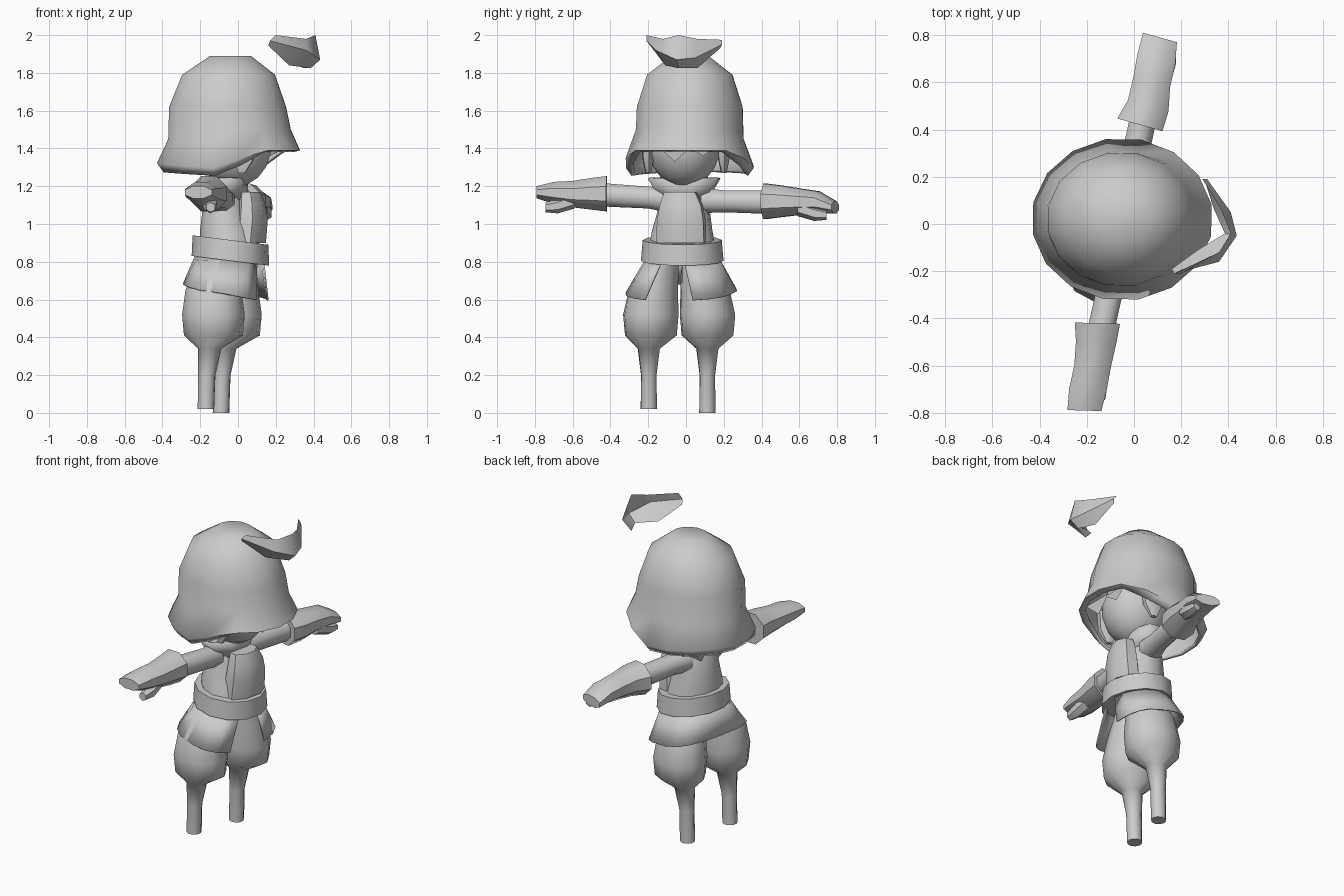
import bpy, bmesh, math
from mathutils import Vector

cube = bpy.data.objects.get("Cube")
if cube:
    bpy.data.objects.remove(cube)

clay = bpy.data.materials.new("plain_grey")
clay.use_nodes = True
GREY = (0.6, 0.6, 0.6, 1)
clay.diffuse_color = GREY
clay.node_tree.nodes["Principled BSDF"].inputs["Base Color"].default_value = GREY

YAW = math.radians(-12)  # the figure is turned slightly to its right


def finish(name, bm, angle=50, thickness=0, closed=True):
    if closed:
        bmesh.ops.recalc_face_normals(bm, faces=bm.faces)
    mesh = bpy.data.meshes.new(name)
    bm.to_mesh(mesh)
    bm.free()
    mesh.materials.append(clay)
    obj = bpy.data.objects.new(name, mesh)
    bpy.context.collection.objects.link(obj)
    if thickness:
        shell = obj.modifiers.new("thickness", "SOLIDIFY")
        shell.thickness = thickness
    bpy.ops.object.select_all(action="DESELECT")
    obj.select_set(True)
    bpy.context.view_layer.objects.active = obj
    bpy.ops.object.shade_smooth_by_angle(angle=math.radians(angle))
    return obj


def skin(bm, rows, loop=True):
    """Bridge neighbouring rows of points with quads."""
    rows = [[bm.verts.new(p) for p in row] for row in rows]
    for low, high in zip(rows, rows[1:]):
        count = len(low)
        for i in range(count if loop else count - 1):
            j = (i + 1) % count
            bm.faces.new((low[i], low[j], high[j], high[i]))
    return rows


def turned(u, v):
    c, s = math.cos(YAW), math.sin(YAW)
    return u * c - v * s, u * s + v * c


def ring(x, y, z, ra, rb, sides, axis="Z", tilt=0):
    points = []
    for i in range(sides):
        a = math.tau * (i + 0.5) / sides
        u, v = ra * math.cos(a), rb * math.sin(a)
        if axis == "Z":
            dx, dy = turned(u, v)
            points.append(Vector((x + dx, y + dy, z + tilt * dx)))
        else:
            # limb sections run along y and are a little boxy
            points.append(Vector((x + u * 1.08, y - tilt * u, z + v * 1.08)))
    return points


def loft(name, sections, sides=10, axis="Z", tilt=0, caps=(True, True), angle=50, thickness=0):
    bm = bmesh.new()
    rows = skin(bm, [ring(*s, sides, axis, tilt) for s in sections])
    for wanted, row in zip(caps, (rows[0], rows[-1])):
        if wanted:
            bm.faces.new(row)
    return finish(name, bm, angle, thickness)


# Helmet: domed shell, flared rim with a turned lip, cut higher over the face
SEG = 16


def helmet_ring(cx, rx, ry, height):
    points = []
    for i in range(SEG):
        a = math.tau * i / SEG
        z = height(abs(math.pi - a)) if callable(height) else height
        points.append((cx + rx * math.cos(a + YAW), 0.02 + ry * math.sin(a + YAW), z))
    return points


def lip_height(from_back):
    if from_back > 2.2:
        return 1.38
    return 1.31 if from_back > 1.9 else 1.255 + 0.02 * math.cos(from_back)


def rim_height(from_back):
    if from_back > 2.2:
        return 1.39
    return 1.35 if from_back > 1.9 else 1.295 + 0.03 * math.cos(from_back)


def brow_height(from_back):
    return 1.5 if from_back > 1.9 else 1.45


bm = bmesh.new()
rows = skin(bm, [
    helmet_ring(-0.05, 0.35, 0.315, lip_height),
    helmet_ring(-0.05, 0.385, 0.345, rim_height),
    helmet_ring(-0.045, 0.33, 0.29, brow_height),
    helmet_ring(-0.055, 0.315, 0.285, 1.62),
    helmet_ring(-0.05, 0.25, 0.23, 1.79),
    helmet_ring(-0.04, 0.11, 0.1, 1.89),
])
bm.faces.new(rows[-1])
finish("helmet", bm, 60, 0.02)

# Floating crest: a curved crescent shell bulging forwards
crest_low = [(0.16, -0.19, 1.945), (0.27, -0.11, 1.84), (0.385, -0.04, 1.825), (0.34, 0.06, 1.825), (0.3, 0.18, 1.93)]
crest_mid = [(0.17, -0.21, 1.97), (0.36, -0.16, 1.92), (0.435, -0.05, 1.87), (0.41, 0.05, 1.88), (0.31, 0.19, 1.95)]
crest_top = [(0.2, -0.21, 2), (0.36, -0.12, 1.98), (0.41, -0.04, 2), (0.37, 0.06, 1.98), (0.29, 0.19, 1.975)]
bm = bmesh.new()
skin(bm, [crest_low, crest_mid, crest_top], loop=False)
finish("crest", bm, 50, closed=False)

# Head
bm = bmesh.new()
bmesh.ops.create_uvsphere(bm, u_segments=14, v_segments=9, radius=1)
for v in bm.verts:
    v.co = Vector((-0.02 + 0.2 * v.co.x, -0.01 + 0.19 * v.co.y, 1.41 + 0.215 * v.co.z))
finish("head", bm, 60)

# Fringe and side locks of hair hanging under the helmet
bm = bmesh.new()
for y, half, drop in ((-0.06, 0.1, 1.33), (0.09, 0.09, 1.36)):
    x = 0.23 - 1.6 * y * y
    corners = [(x, y - half, 1.42), (x, y + half, 1.42), (x - 0.01, y, drop)]
    bm.faces.new([bm.verts.new(p) for p in corners])
finish("hair_fringe", bm, closed=False)
for side, label in ((-1, "right"), (1, "left")):
    y = 0.2 * side
    loft(label + "_hair_lock", [(0.02, y, 1.27, 0.02, 0.015), (0.03, y, 1.34, 0.06, 0.03),
                                (0.03, y, 1.46, 0.07, 0.04)], 6)

# Torso, flared collar and chest plate
loft("torso", [(-0.04, -0.02, 0.86, 0.16, 0.18), (-0.055, -0.02, 0.97, 0.145, 0.16),
               (-0.07, -0.01, 1.09, 0.115, 0.135), (-0.06, -0.01, 1.18, 0.1, 0.12),
               (-0.04, 0, 1.26, 0.065, 0.07)], 12)
loft("collar", [(-0.06, -0.01, 1.13, 0.1, 0.12), (-0.06, -0.01, 1.245, 0.1, 0.195)],
     8, caps=(False, False), thickness=0.01)
loft("chest_plate", [(0.06, -0.025, 0.9, 0.085, 0.14), (0.07, -0.025, 1.02, 0.085, 0.135),
                     (0.07, -0.025, 1.1, 0.075, 0.12), (0.06, -0.03, 1.17, 0.06, 0.09)], 8, angle=35)

# Belt, sloping down towards the front
loft("belt", [(-0.04, -0.02, 0.805, 0.205, 0.22), (-0.04, -0.02, 0.915, 0.2, 0.21)], 12, tilt=-0.125)

# Skirt: flares to a squarish hem round the back and opens at the front
bm = bmesh.new()
top, hem = [], []
STEPS = 17
for i in range(STEPS):
    a = math.radians(15 + 320 * i / (STEPS - 1))
    c, s = math.cos(a), math.sin(a)
    dx, dy = turned(0.18 * c, 0.195 * s)
    top.append((-0.04 + dx, -0.02 + dy, 0.82 - 0.03 * c))
    square_c, square_s = (math.copysign(abs(t) ** 0.75, t) for t in (c, s))
    dx, dy = turned(0.215 * square_c, 0.295 * square_s)
    hem.append((-0.065 + dx, -0.025 + dy, 0.64 - 0.045 * c))
skin(bm, [hem, top], loop=False)
finish("skirt", bm, 35, 0.008, closed=False)

# Limbs, placed on either side of the turned body
for side, label in ((-1, "right"), (1, "left")):
    lx, ly, foot = -0.085 + 0.045 * side, -0.036 + 0.15 * side, 0.01 - 0.01 * side
    sx, sy = -0.13 + 0.04 * side, -0.042 + 0.155 * side
    loft(label + "_leg", [
        (sx, sy, foot, 0.044, 0.044), (sx + 0.005, sy, 0.2, 0.046, 0.042),
        (sx + 0.02, sy, 0.34, 0.062, 0.06), (lx, ly, 0.41, 0.158, 0.14),
        (lx, ly, 0.52, 0.168, 0.15), (lx, -0.036 + 0.137 * side, 0.65, 0.15, 0.133),
        (lx + 0.025, -0.03 + 0.095 * side, 0.81, 0.11, 0.09)], 10, angle=60)

    def arm_section(y, reach, z, ra, rb, shift=0, drop=0.02):
        return (-0.05 + reach * side + shift, y * side, z - drop * side, ra, rb)

    loft(label + "_upper_arm", [
        arm_section(0.08, 0.02, 1.125, 0.075, 0.068, -0.02, 0),
        arm_section(0.2, 0.035, 1.13, 0.058, 0.058, drop=0.01),
        arm_section(0.45, 0.09, 1.135, 0.058, 0.062)], 8, "Y")

    # Glove with a wide cuff, a thick mitten and a thumb
    lean = 0.3 if side > 0 else 0.03
    loft(label + "_glove", [
        arm_section(0.42, 0.09, 1.14, 0.096, 0.094, -0.015),
        arm_section(0.5, 0.11, 1.14, 0.086, 0.084),
        arm_section(0.6, 0.125, 1.138, 0.078, 0.07),
        arm_section(0.7, 0.145, 1.14, 0.08, 0.058, drop=0.025),
        arm_section(0.79, 0.16, 1.128, 0.072, 0.032, drop=0.04)], 8, "Y", lean, angle=45)
    loft(label + "_thumb", [
        arm_section(0.59, 0.135, 1.105, 0.04, 0.04, 0.03),
        arm_section(0.68, 0.145, 1.075, 0.036, 0.036, 0.05),
        arm_section(0.745, 0.15, 1.068, 0.024, 0.024, 0.055)], 6, "Y")
